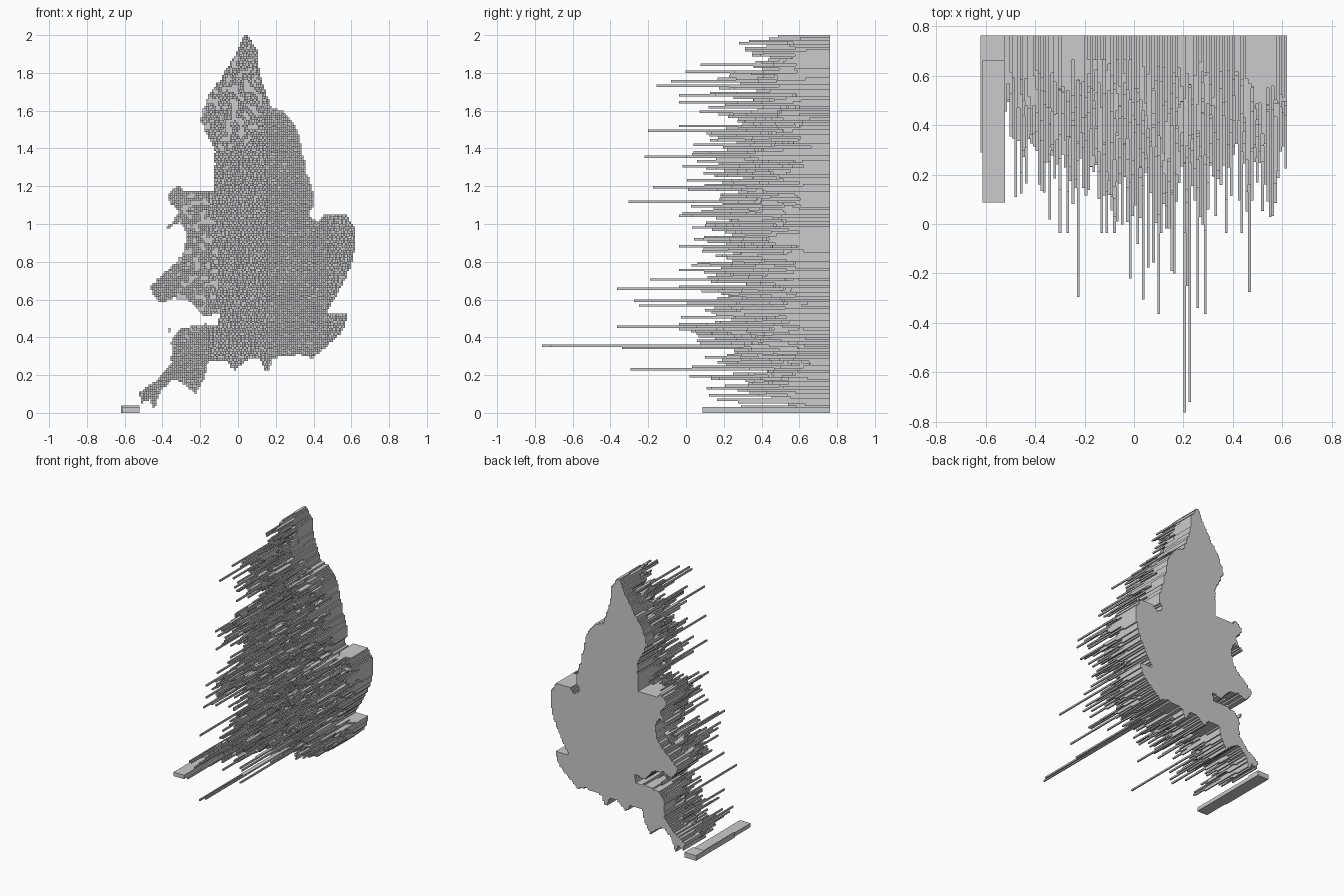
import bpy, math, random
from mathutils import Vector, noise

if "Cube" in bpy.data.objects:
    bpy.data.objects.remove(bpy.data.objects["Cube"])

random.seed(4)
BACK = 0.763
DX, DZ = 0.0105, 0.0125
FLOOR = 0.10

# Coastline seen from the front (hundredths of a unit, clockwise from the top)
coast = [
    (3, 200), (5, 200), (10, 192), (11, 181), (15, 168), (18, 162), (25, 159), (31, 151),
    (35, 134), (37, 125), (40, 117), (40, 109), (37, 105), (42, 101), (46, 105), (57, 105),
    (62, 98), (62, 86), (59, 75), (54, 65), (49, 57), (47, 53), (58, 52), (56, 44), (48, 36),
    (39, 29), (33, 31), (18, 29), (17, 23), (14, 23), (11, 29), (4, 28), (-2, 22), (-6, 28),
    (-16, 27), (-18, 19), (-22, 10), (-28, 15), (-34, 18), (-40, 13), (-43, 7), (-44, 2),
    (-47, 7), (-52, 5), (-52, 11), (-43, 17), (-35, 26), (-35, 39), (-30, 45), (-17, 47),
    (-11, 46), (-9, 53), (-18, 51), (-25, 59), (-34, 61), (-41, 58), (-47, 66), (-39, 74),
    (-32, 80), (-28, 86), (-27, 96), (-31, 101), (-38, 97), (-31, 106), (-37, 113),
    (-36, 117), (-32, 120), (-27, 117), (-13, 117), (-12, 139), (-20, 155), (-16, 168),
    (-9, 177), (-1, 190)]

# Tallest bars: x, z, front y
spikes = [
    (.206, .36, -.763), (.228, .36, -.72), (.217, .36, -.25), (.29, .455, -.365),
    (.095, .655, -.365), (.26, .348, -.34), (.035, 1.12, -.305), (-.23, .235, -.295),
    (.47, .59, -.275), (.22, .575, -.25), (-.02, 1.36, -.22), (.165, 1.49, -.2),
    (.15, .71, -.19), (.06, 1.19, -.175), (.08, 1.73, -.155), (.02, 1.76, -.08)]


def inside(x, z):
    hit = False
    for (x1, z1), (x2, z2) in zip(coast, coast[1:] + coast[:1]):
        if (z1 > z) != (z2 > z) and x < x1 + (z - z1) * (x2 - x1) / (z2 - z1):
            hit = not hit
    return hit


def highland(x, z):
    """Empty upland patches where the bars stay at the base level."""
    north = ((x + .05) / .18) ** 2 + ((z - 1.65) / .27) ** 2 < 1
    west = ((x + .22) / .12) ** 2 + ((z - .8) / .38) ** 2 < 1
    return (north or west) and noise.noise(Vector((x * 30, 0, z * 30))) > .12


# Depth of every bar on the grid
depth = {}
for j in range(160):
    for i in range(-60, 60):
        x, z = (i + .5) * DX, (j + .5) * DZ
        wobble = noise.noise(Vector((x * 40, 5, z * 40))) * .8    # ragged shore
        if inside(x * 100 + wobble, z * 100):
            d = FLOOR
            if not highland(x, z):
                d += min(random.gammavariate(2, .078), .7)
            depth[i, j] = d
for x, z, y in spikes:
    depth[math.floor(x / DX), math.floor(z / DZ)] = BACK - y
# Small island off the south-west
for j in (34, 35):
    depth[-35, j] = .3

# Bars as one stepped surface: front, back and the exposed side walls
verts, faces = [], []


def quad(*pts):
    faces.append(tuple(range(len(verts), len(verts) + 4)))
    verts.extend(pts)


for (i, j), d in depth.items():
    x0, x1, z0, z1 = i * DX, (i + 1) * DX, j * DZ, (j + 1) * DZ
    f = BACK - d
    quad((x0, f, z0), (x1, f, z0), (x1, f, z1), (x0, f, z1))
    quad((x1, BACK, z0), (x0, BACK, z0), (x0, BACK, z1), (x1, BACK, z1))
    for di, dj, a, b in ((1, 0, (x1, z0), (x1, z1)), (-1, 0, (x0, z1), (x0, z0)),
                         (0, 1, (x1, z1), (x0, z1)), (0, -1, (x0, z0), (x1, z0))):
        n = depth.get((i + di, j + dj), 0)
        if n < d:
            g = BACK - n
            quad((a[0], f, a[1]), (a[0], g, a[1]), (b[0], g, b[1]), (b[0], f, b[1]))

mesh = bpy.data.meshes.new("map_bars")
mesh.from_pydata(verts, [], faces)
bpy.context.collection.objects.link(bpy.data.objects.new("map_bars", mesh))


def box(name, x0, x1, y0, z0, z1):
    bpy.ops.mesh.primitive_cube_add(size=1, location=((x0 + x1) / 2, (y0 + BACK) / 2, (z0 + z1) / 2))
    ob = bpy.context.object
    ob.name = name
    ob.scale = (x1 - x0, BACK - y0, z1 - z0)


# Wide bars of the corner islands
box("island_bar_long", -.612, -.522, .087, 0, .03)
box("island_bar_side", -.62, -.612, .29, 0, .04)
box("island_bar_top", -.612, -.522, .66, .03, .04)
